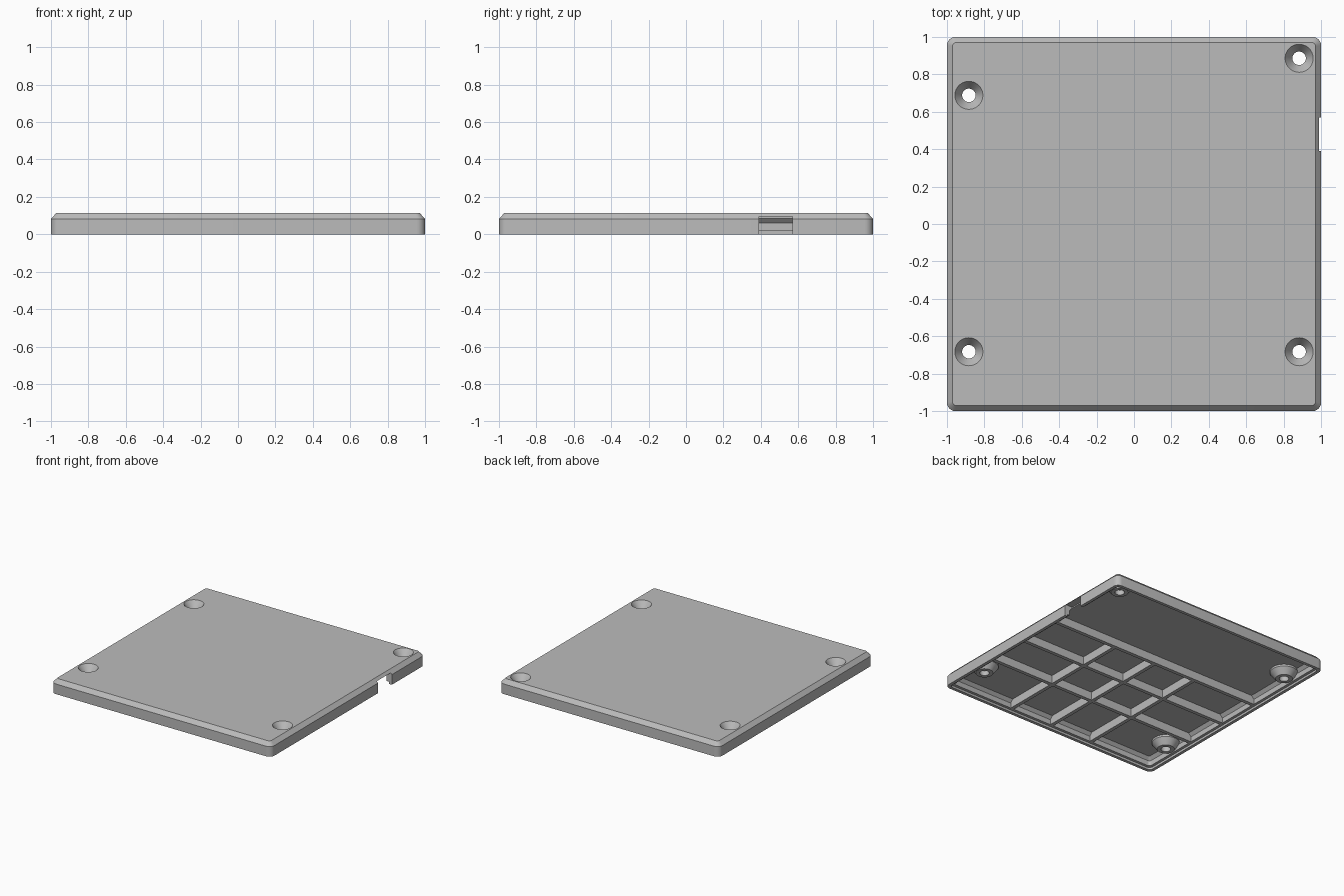
import bpy, bmesh, math

cube = bpy.data.objects.get("Cube")
if cube:
    bpy.data.objects.remove(cube, do_unlink=True)

grey = bpy.data.materials.new("plain_grey")
grey.use_nodes = True
grey.diffuse_color = (0.5, 0.5, 0.5, 1)
grey.node_tree.nodes["Principled BSDF"].inputs["Base Color"].default_value = (0.5, 0.5, 0.5, 1)


def make_object(name, bm):
    bmesh.ops.recalc_face_normals(bm, faces=bm.faces)
    mesh = bpy.data.meshes.new(name)
    bm.to_mesh(mesh)
    bm.free()
    mesh.materials.append(grey)
    obj = bpy.data.objects.new(name, mesh)
    bpy.context.collection.objects.link(obj)
    return obj


def loft(name, rings):
    """Closed skin through rings of points, capped at both ends."""
    bm = bmesh.new()
    loops = [[bm.verts.new(p) for p in ring] for ring in rings]
    for a, b in zip(loops, loops[1:]):
        for i in range(len(a)):
            j = (i + 1) % len(a)
            bm.faces.new((a[i], a[j], b[j], b[i]))
    bm.faces.new(loops[0])
    bm.faces.new(loops[-1])
    return make_object(name, bm)


def rounded_square(half, radius, z, steps=6):
    points = []
    for corner in range(4):
        mid = math.pi / 4 + corner * math.pi / 2
        cx = math.copysign(half - radius, math.cos(mid))
        cy = math.copysign(half - radius, math.sin(mid))
        for s in range(steps + 1):
            a = (corner + s / steps) * math.pi / 2
            points.append((cx + radius * math.cos(a), cy + radius * math.sin(a), z))
    return points


def turned(name, x, y, profile, sides=40):
    turn = 2 * math.pi / sides
    return loft(name, [[(x + r * math.cos(i * turn), y + r * math.sin(i * turn), z)
                        for i in range(sides)] for r, z in profile])


def box(name, x, y, z):
    return loft(name, [[(x[0], y[0], h), (x[1], y[0], h), (x[1], y[1], h), (x[0], y[1], h)]
                       for h in z])


def combine(target, part, operation):
    mod = target.modifiers.new(part.name, "BOOLEAN")
    mod.operation = operation
    mod.solver = "EXACT"
    mod.object = part
    bpy.context.view_layer.objects.active = target
    bpy.ops.object.modifier_apply(modifier=mod.name)
    bpy.data.objects.remove(part, do_unlink=True)


# Hollow lid: inner ceiling, chamfer, stepped rim, outer wall, outer chamfer
CEILING, LEDGE, TOP = 0.085, 0.018, 0.115
lid = loft("lid", [rounded_square(*ring) for ring in (
    (0.93, 0.015, CEILING), (0.953, 0.02, 0.06), (0.953, 0.02, LEDGE),
    (0.975, 0.03, LEDGE), (0.975, 0.03, 0), (1, 0.045, 0),
    (1, 0.045, 0.083), (0.97, 0.02, TOP))])

# Stiffening ribs under the ceiling
for y in (0.24, -0.125, -0.49):
    combine(lid, box("cross_rib", (-0.965, 0.965), (y - 0.015, y + 0.015), (LEDGE, 0.095)), "UNION")
for x in (-0.385, 0, 0.385):
    combine(lid, box("long_rib", (x - 0.015, x + 0.015), (-0.965, 0.23), (LEDGE, 0.0951)), "UNION")

# Screw bosses, then countersunk holes through them
screws = ((-0.883, 0.688), (0.883, 0.886), (-0.883, -0.683), (0.883, -0.683))
for x, y in screws:
    combine(lid, turned("boss", x, y, ((0.065, 0.02), (0.105, 0.07), (0.105, 0.092))), "UNION")
for x, y in screws:
    combine(lid, turned("screw_hole", x, y, ((0.036, -0.05), (0.036, 0.06),
                                             (0.075, TOP), (0.075, 0.15))), "DIFFERENCE")

# Cable notch in the side wall
combine(lid, box("notch", (0.93, 1.1), (0.39, 0.57), (-0.05, 0.095)), "DIFFERENCE")

bpy.ops.object.select_all(action="DESELECT")
lid.select_set(True)
bpy.context.view_layer.objects.active = lid
bpy.ops.object.shade_smooth_by_angle(angle=math.radians(25))
